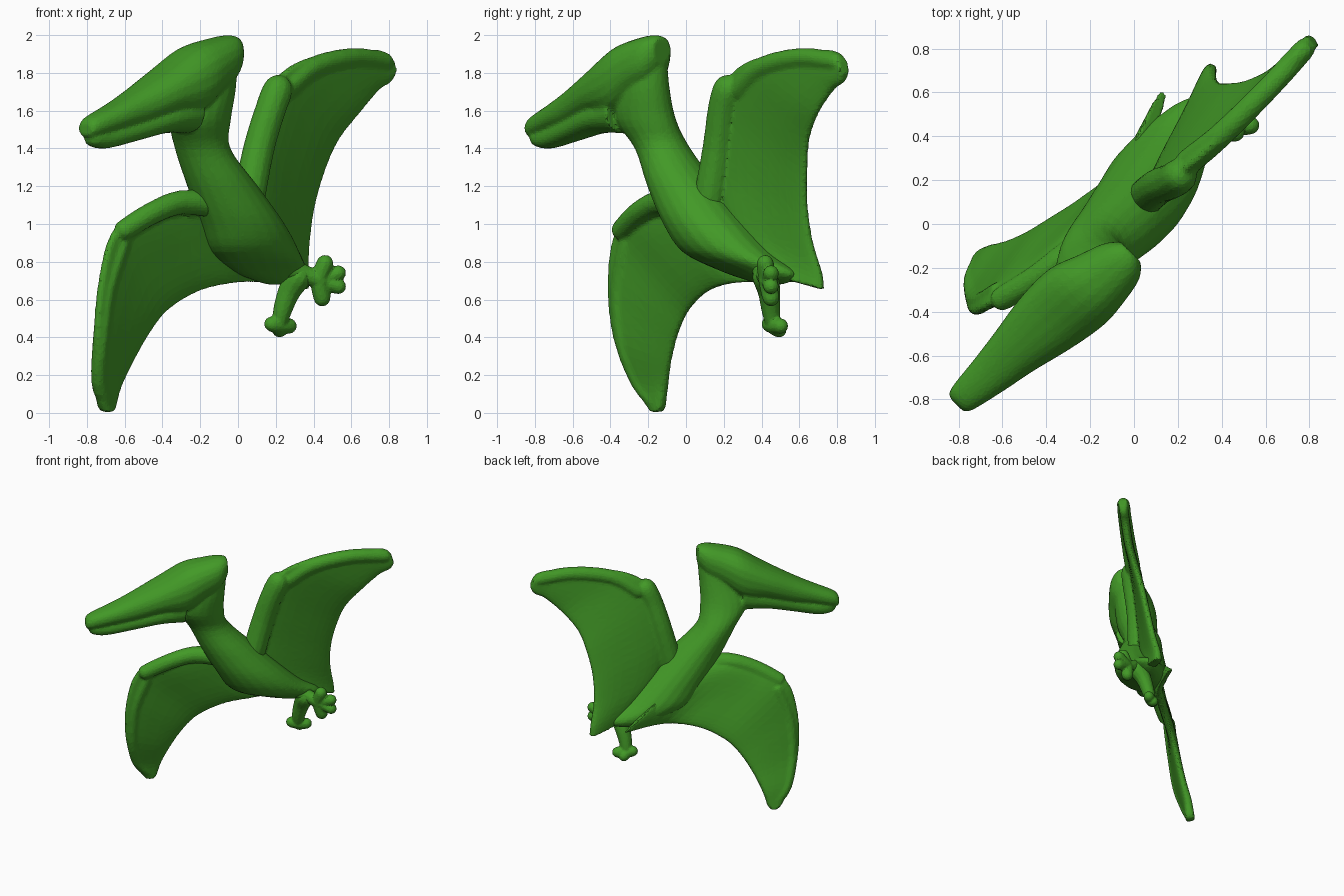
import bpy, bmesh, math
from mathutils import Vector

cube = bpy.data.objects.get("Cube")
if cube:
    bpy.data.objects.remove(cube, do_unlink=True)

green = bpy.data.materials.new("leaf_green")
green.use_nodes = True
colour = (0.055, 0.32, 0.02, 1)
green.diffuse_color = colour
green.node_tree.nodes["Principled BSDF"].inputs["Base Color"].default_value = colour

# The animal faces diagonally: LONG runs beak to tail, SIDE runs across it
LONG = Vector((1, 1, 0)).normalized()
SIDE = Vector((1, -1, 0)).normalized()
UP = Vector((0, 0, 1))


def catmull(p0, p1, p2, p3, f):
    return (p1 * 2 + (p2 - p0) * f + (p0 * 2 - p1 * 5 + p2 * 4 - p3) * f * f
            + (p1 * 3 - p0 - p2 * 3 + p3) * f ** 3) / 2


def rounded(value, power):
    return math.copysign(abs(value) ** power, value)


def loft(bm, rings, steps=4, sides=20, power=1.0):
    """Skin smoothly through rings (centre, axis, axis); low power is boxier."""
    fine = []
    last = len(rings) - 1
    for i in range(last):
        four = [rings[max(0, min(last, i + k))] for k in (-1, 0, 1, 2)]
        for s in range(steps):
            fine.append([catmull(*[r[c] for r in four], s / steps) for c in range(3)])
    fine.append(rings[-1])
    angles = [math.tau * (k + 0.5) / sides for k in range(sides)]
    loops = []
    for centre, a, b in fine:
        loops.append([bm.verts.new(centre + a * rounded(math.cos(w), power)
                                   + b * rounded(math.sin(w), power)) for w in angles])
    faces = [bm.faces.new(loops[0][::-1]), bm.faces.new(loops[-1])]
    for low, high in zip(loops, loops[1:]):
        for k in range(sides):
            n = (k + 1) % sides
            faces.append(bm.faces.new((low[k], low[n], high[n], high[k])))
    bmesh.ops.recalc_face_normals(bm, faces=faces)


def along_up(bm, rows):
    """Horizontal sections: height, long, side, half length, half width."""
    loft(bm, [(LONG * u + SIDE * t + UP * z, LONG * a, SIDE * b) for z, u, t, a, b in rows])


def along_length(bm, rows):
    """Upright sections: long, side, height, half width, half height."""
    loft(bm, [(LONG * u + SIDE * t + UP * z, SIDE * b, UP * c) for u, t, z, b, c in rows],
         power=.88)


def tube(bm, points, radius, end_radius):
    """Tapering round limb with rounded ends."""
    pts = [Vector(p) for p in points]
    n = len(pts) - 1
    rings = []
    for i, p in enumerate(pts):
        way = (pts[min(n, i + 1)] - pts[max(0, i - 1)]).normalized()
        a = way.cross(SIDE if abs(way.dot(SIDE)) < 0.8 else UP).normalized()
        b = way.cross(a)
        r = radius + (end_radius - radius) * i / n
        caps = [(p + way * r * out, a * r * size, b * r * size)
                for out, size in ((-1, .2), (-.7, .7), (0, 1), (.7, .7), (1, .2))]
        rings += caps[0 if i == 0 else 2:5 if i == n else 3]
    loft(bm, rings, steps=3, sides=12)


def wing_skin(bm, ribs, thick):
    """Flat skin through ribs, each a leading and a trailing point."""
    ends = [(Vector(r[:3]), Vector(r[3:])) for r in ribs]
    mids = [(a + b) / 2 for a, b in ends]
    n = len(ends) - 1
    rings = []
    for i, (lead, trail) in enumerate(ends):
        way = mids[min(n, i + 1)] - mids[max(0, i - 1)]
        normal = (trail - lead).cross(way).normalized()
        rings.append((mids[i], (trail - lead) / 2, normal * thick))
    loft(bm, rings, sides=32, power=.6)


def along_edge(ribs, inset):
    """Path of a finger running just inside the leading edge."""
    return [Vector(r[:3]).lerp(Vector(r[3:]), inset) for r in ribs]


def finish(name, bm, voxel, keep):
    """Fuse the overlapping shapes into one softly faceted skin."""
    mesh = bpy.data.meshes.new(name)
    bm.to_mesh(mesh)
    bm.free()
    mesh.materials.append(green)
    obj = bpy.data.objects.new(name, mesh)
    bpy.context.collection.objects.link(obj)
    fuse = obj.modifiers.new("fuse", 'REMESH')
    fuse.mode = 'VOXEL'
    fuse.voxel_size = voxel
    soften = obj.modifiers.new("soften", 'SMOOTH')
    soften.iterations = 4
    facet = obj.modifiers.new("facet", 'DECIMATE')
    facet.ratio = keep


# Body: neck, chest and tapering rump
body = bmesh.new()
along_up(body, [
    (1.85, -.22, .07, .12, .09), (1.7, -.26, .05, .15, .12), (1.55, -.29, .01, .18, .14),
    (1.4, -.22, -.045, .15, .145), (1.2, -.07, -.045, .2, .175), (1, .09, -.055, .245, .2),
    (.85, .22, -.09, .275, .19), (.75, .39, -.15, .25, .12), (.7, .46, -.17, .15, .07),
    (.68, .47, -.17, .07, .03)])
# Skull with upper beak and swept crest
along_length(body, [
    (-1.155, .01, 1.5, .04, .03), (-1.12, .01, 1.515, .07, .055), (-.95, .02, 1.57, .1, .075),
    (-.8, .025, 1.62, .125, .1), (-.6, .035, 1.7, .165, .13), (-.42, .05, 1.76, .18, .18),
    (-.28, .07, 1.83, .15, .15), (-.16, .08, 1.88, .115, .12), (-.1, .08, 1.92, .065, .07)])
# Lower jaw
along_length(body, [
    (-1.13, .01, 1.455, .03, .02), (-1.1, .01, 1.455, .055, .045), (-1, .01, 1.46, .075, .06),
    (-.8, .025, 1.51, .1, .07), (-.6, .035, 1.565, .13, .085), (-.42, .04, 1.6, .14, .12)])
finish("body", body, .012, .25)

# Lowered right wing: skin, arm and finger along the leading edge
right_ribs = [
    (-.1, .05, 1.12, .14, .61, .69), (-.3, -.08, 1.11, 0, .3, .69),
    (-.5, -.25, 1.04, -.2, .13, .65), (-.66, -.37, .96, -.37, .02, .55),
    (-.73, -.41, .7, -.47, -.04, .43), (-.755, -.38, .4, -.56, -.08, .28),
    (-.755, -.28, .17, -.63, -.1, .14), (-.73, -.19, .03, -.66, -.12, .03),
    (-.705, -.16, .005, -.68, -.14, .005)]
wing = bmesh.new()
wing_skin(wing, right_ribs, .036)
tube(wing, [(-.12, -.03, 1.1), (-.3, -.14, 1.115), (-.45, -.25, 1.06), (-.6, -.34, .97)], .07, .055)
tube(wing, along_edge(right_ribs[3:7], .15) + [(-.7, -.17, .06)], .048, .04)
finish("right_wing", wing, .012, .2)

# Raised left wing: skin, arm and finger along the leading edge
left_ribs = [
    (.26, .48, .72, .36, .73, .65), (.21, .4, .82, .36, .72, .74),
    (.1, .22, 1.05, .37, .67, .9), (.08, .17, 1.3, .4, .64, 1.1),
    (.13, .19, 1.55, .46, .64, 1.3), (.2, .22, 1.76, .53, .65, 1.45),
    (.35, .35, 1.87, .64, .7, 1.59), (.58, .58, 1.91, .74, .78, 1.71),
    (.75, .77, 1.92, .8, .83, 1.75), (.81, .83, 1.87, .825, .845, 1.8)]
wing = bmesh.new()
wing_skin(wing, left_ribs, .036)
tube(wing, [(.05, .12, 1.1), (.11, .17, 1.4), (.17, .195, 1.6), (.21, .22, 1.71)], .085, .08)
tube(wing, along_edge(left_ribs[5:8], .15) + [(.77, .79, 1.86)], .06, .05)
finish("left_wing", wing, .012, .2)

# Legs: the left one is held out sideways, the right one hangs down
legs = {
    "left_leg": [([(.28, .4, .76), (.36, .42, .73), (.44, .43, .7)], .055, .045),
                 ([(.46, .42, .79), (.43, .43, .7), (.445, .45, .61)], .046, .046)],
    "right_leg": [([(.32, .42, .72), (.27, .44, .64), (.235, .45, .54), (.22, .46, .47)], .07, .04)]}
# Toes fan out from each foot
toes = {"left_leg": ((.44, .44, .7), [(.53, .45, .74), (.53, .45, .67)]),
        "right_leg": ((.22, .46, .46), [(.18, .44, .47), (.27, .5, .46), (.22, .49, .44)])}
for name, limbs in legs.items():
    leg = bmesh.new()
    for limb in limbs:
        tube(leg, *limb)
    heel, tips = toes[name]
    for tip in tips:
        tube(leg, [heel, tip], .04, .042)
    finish(name, leg, .008, .3)
